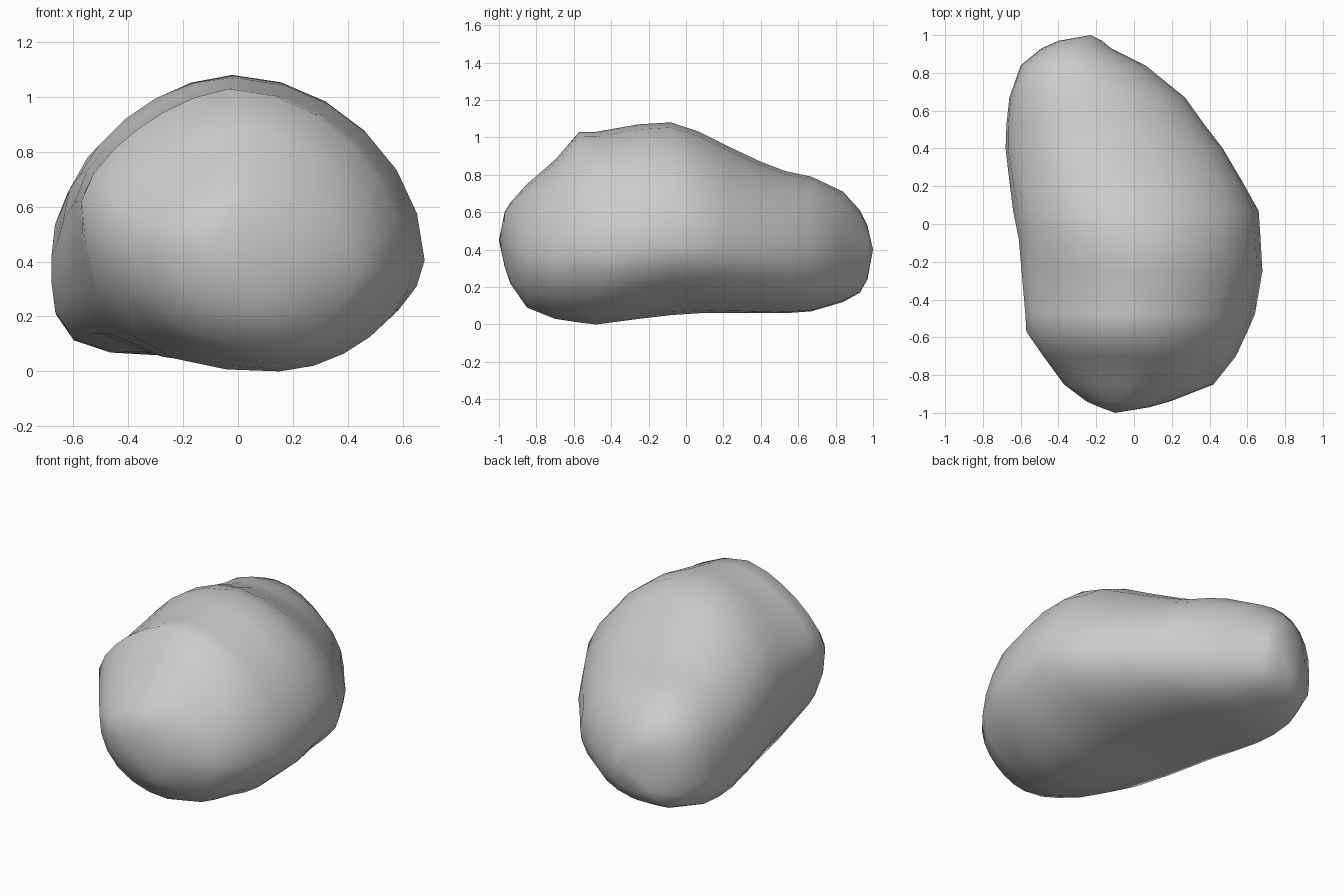
import bpy, bmesh, math

if "Cube" in bpy.data.objects:
    bpy.data.objects.remove(bpy.data.objects["Cube"])

# Cross-sections from front to back: y, left x, right x, bottom z, top z
SECTIONS = [
    (-0.97, -0.18, 0.08, 0.31, 0.60),
    (-0.94, -0.25, 0.19, 0.22, 0.65),
    (-0.85, -0.37, 0.42, 0.09, 0.75),
    (-0.70, -0.48, 0.54, 0.03, 0.88),
    (-0.57, -0.57, 0.60, 0.01, 1.03),
    (-0.48, -0.575, 0.64, 0.00, 1.03),
    (-0.25, -0.595, 0.68, 0.03, 1.07),
    (-0.08, -0.61, 0.67, 0.05, 1.08),
    (0.07, -0.64, 0.66, 0.06, 1.03),
    (0.23, -0.66, 0.57, 0.06, 0.95),
    (0.40, -0.68, 0.47, 0.06, 0.87),
    (0.53, -0.675, 0.37, 0.06, 0.82),
    (0.67, -0.66, 0.27, 0.07, 0.79),
    (0.84, -0.60, 0.06, 0.12, 0.71),
    (0.93, -0.49, -0.12, 0.17, 0.61),
    (0.97, -0.40, -0.17, 0.24, 0.53),
]
SIDES = 24


def blend(y, y0, y1, a, b):
    t = max(0.0, min(1.0, (y - y0) / (y1 - y0)))
    return a + (b - a) * t


def section_ring(bm, y, xl, xr, zb, zt):
    """Four quarter superellipses through the left, top, right and bottom extremes."""
    w, h = xr - xl, zt - zb
    x_top = xl + w * (0.46 if y < 0 else 0.46 - 0.06 * y)
    x_bot = xl + w * blend(y, -0.5, 0.5, 0.60, 0.46)
    z_left = zb + h * blend(y, -0.4, 0.3, 0.60, 0.44)
    z_right = zb + h * blend(abs(y + 0.2), 0.2, 0.7, 0.36, 0.43)
    ring = []
    for i in range(SIDES):
        a = 2 * math.pi * i / SIDES
        c, s = math.cos(a), math.sin(a)
        # leaner front shoulders, and a fuller underside towards the back
        if s >= 0:
            n = 1.9 if c >= 0 else blend(y, -0.3, 0.6, 1.5, 2.35)
        else:
            n = blend(y, 0, 0.6, 1.75, 2.3) if c >= 0 else blend(y, -0.6, -0.1, 2.2, 4.0)
        k = (abs(c) ** n + abs(s) ** n) ** (-1 / n)
        c, s = c * k, s * k
        xm = x_top if s >= 0 else x_bot
        zm = z_right if c >= 0 else z_left
        x = xm + c * ((xr - xm) if c >= 0 else (xm - xl))
        z = zm + s * ((zt - zm) if s >= 0 else (zm - zb))
        ring.append(bm.verts.new((x, y, z)))
    return ring


# Boulder body: lofted rings closed by a tip at each end
bm = bmesh.new()
rings = [section_ring(bm, *s) for s in SECTIONS]
for a, b in zip(rings, rings[1:]):
    for i in range(SIDES):
        j = (i + 1) % SIDES
        bm.faces.new((a[i], a[j], b[j], b[i]))
for ring, tip in ((rings[0], (-0.10, -1.0, 0.45)), (rings[-1], (-0.23, 1.0, 0.40))):
    v = bm.verts.new(tip)
    for i in range(SIDES):
        bm.faces.new((ring[i], ring[(i + 1) % SIDES], v))
bmesh.ops.recalc_face_normals(bm, faces=bm.faces)
for f in bm.faces:
    f.smooth = True

mesh = bpy.data.meshes.new("boulder")
bm.to_mesh(mesh)
bm.free()
boulder = bpy.data.objects.new("boulder", mesh)
bpy.context.collection.objects.link(boulder)
